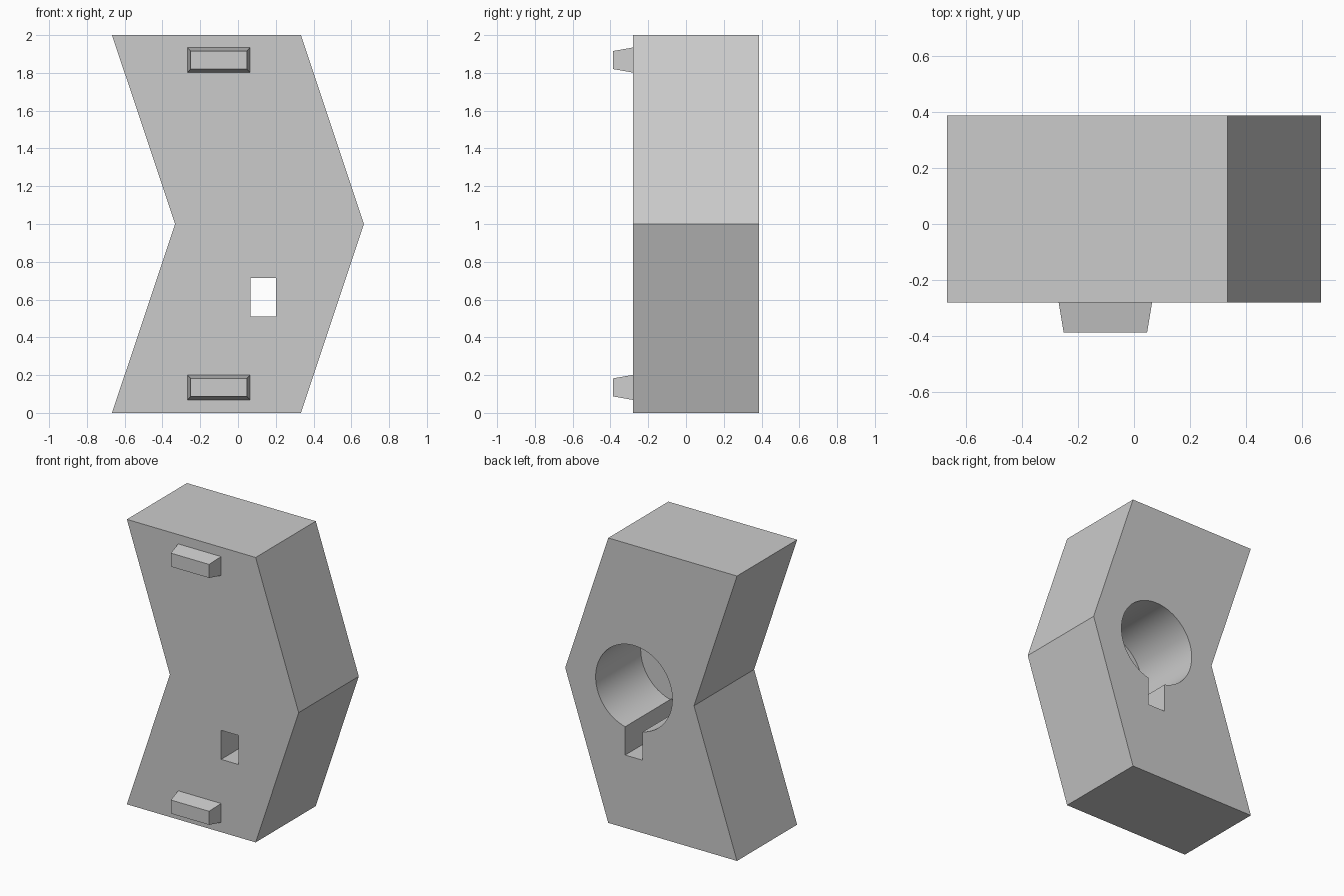
import bpy, bmesh, math

cube = bpy.data.objects.get("Cube")
if cube:
    bpy.data.objects.remove(cube, do_unlink=True)

FRONT, BACK, TAB = -0.28, 0.387, 0.107

grey = bpy.data.materials.new("plain grey")
grey.use_nodes = True
colour = (0.6, 0.6, 0.6, 1)
grey.diffuse_color = colour
grey.node_tree.nodes["Principled BSDF"].inputs["Base Color"].default_value = colour


def loft(name, near, near_y, far, far_y):
    """Solid between two matching x-z outlines at two depths."""
    bm = bmesh.new()
    a = [bm.verts.new((x, near_y, z)) for x, z in near]
    b = [bm.verts.new((x, far_y, z)) for x, z in far]
    bm.faces.new(a)
    bm.faces.new(b[::-1])
    for i in range(len(a)):
        j = (i + 1) % len(a)
        bm.faces.new((a[i], b[i], b[j], a[j]))
    bmesh.ops.recalc_face_normals(bm, faces=bm.faces)
    mesh = bpy.data.meshes.new(name)
    bm.to_mesh(mesh)
    bm.free()
    mesh.materials.append(grey)
    obj = bpy.data.objects.new(name, mesh)
    bpy.context.collection.objects.link(obj)
    return obj


def rect(x, z, w, h):
    return [(x - w / 2, z - h / 2), (x + w / 2, z - h / 2),
            (x + w / 2, z + h / 2), (x - w / 2, z + h / 2)]


# Chevron body
chevron = [(-0.667, 0), (0.333, 0), (0.667, 1), (0.333, 2), (-0.667, 2), (-0.333, 1)]
body = loft("chevron_body", chevron, FRONT, chevron, BACK)

# Blind round bore from the back, and a keyway slot running right through
cx, r, n = 0.133, 0.298, 64
circle = [(cx + r * math.cos(math.tau * i / n), 1 + r * math.sin(math.tau * i / n))
          for i in range(n)]
slot = rect(cx, 0.613, 0.136, 0.204)
cutters = [loft("bore_cutter", circle, BACK - 0.5, circle, BACK + 0.1),
           loft("slot_cutter", slot, FRONT - 0.1, slot, BACK + 0.1)]

bpy.ops.object.select_all(action="DESELECT")
bpy.context.view_layer.objects.active = body
body.select_set(True)
for cutter in cutters:
    cutter.hide_render = True
    mod = body.modifiers.new(cutter.name, "BOOLEAN")
    mod.operation = "DIFFERENCE"
    mod.solver = "EXACT"
    mod.object = cutter
    bpy.ops.object.modifier_apply(modifier=mod.name)
    bpy.data.objects.remove(cutter, do_unlink=True)
bpy.ops.object.shade_smooth_by_angle(angle=math.radians(30))

# Tapered tabs on the front face
for name, z in (("lower_tab", 0.135), ("upper_tab", 1.868)):
    loft(name, rect(-0.102, z, 0.297, 0.095), FRONT - TAB,
         rect(-0.102, z, 0.333, 0.133), FRONT)
